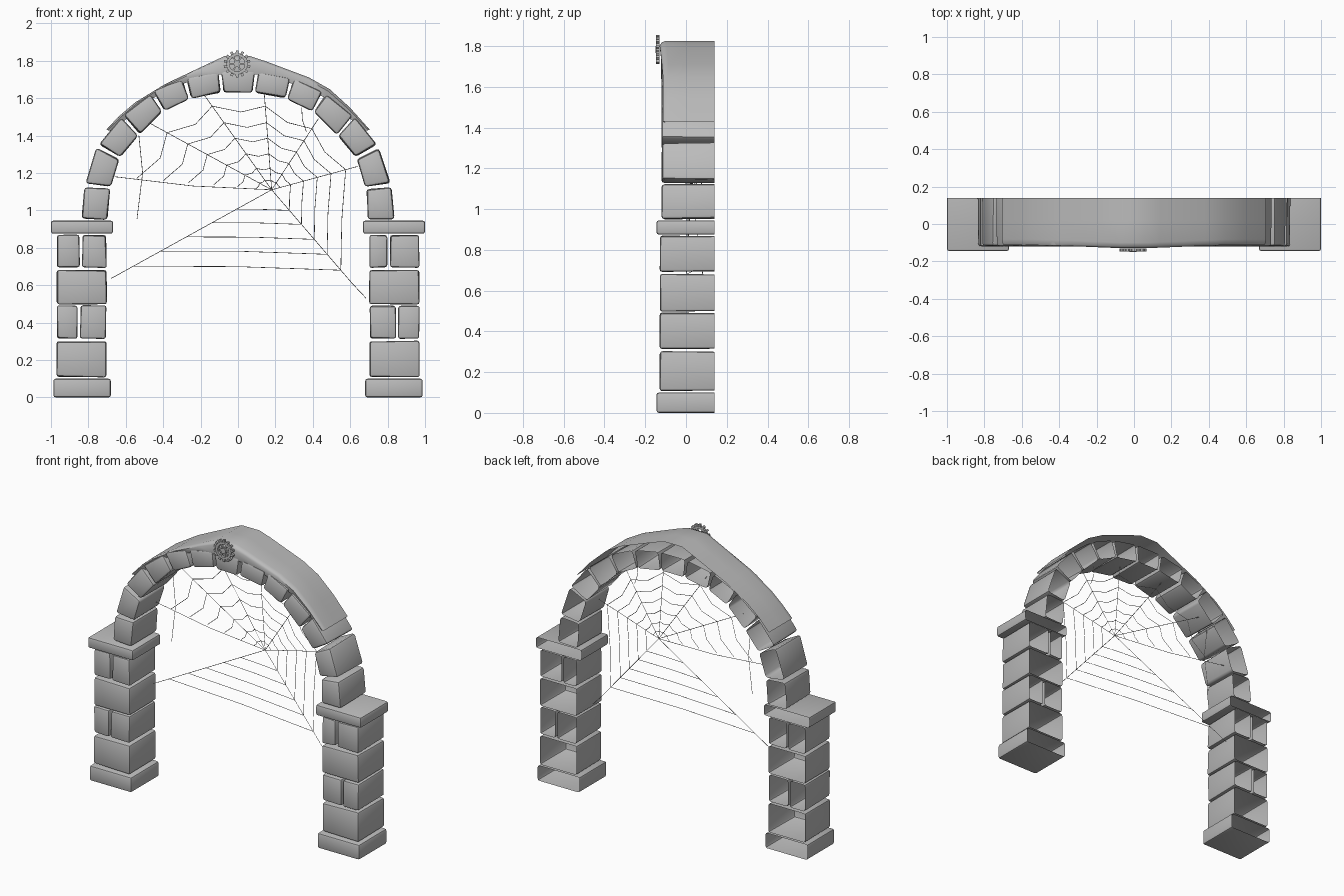
import bpy, bmesh, math, random
from mathutils import Vector

random.seed(4)
if "Cube" in bpy.data.objects:
    bpy.data.objects.remove(bpy.data.objects["Cube"])

BACK = 0.14


def material(name, rgb):
    m = bpy.data.materials.new(name)
    m.use_nodes = True
    m.diffuse_color = (*rgb, 1)
    m.node_tree.nodes["Principled BSDF"].inputs["Base Color"].default_value = (*rgb, 1)
    return m


STONE = material("grey stone", (0.5, 0.5, 0.5))


def finish(bm, name, angle=40):
    mesh = bpy.data.meshes.new(name)
    bm.to_mesh(mesh)
    bm.free()
    mesh.materials.append(STONE)
    ob = bpy.data.objects.new(name, mesh)
    bpy.context.collection.objects.link(ob)
    bpy.ops.object.select_all(action="DESELECT")
    ob.select_set(True)
    bpy.context.view_layer.objects.active = ob
    bpy.ops.object.shade_smooth_by_angle(angle=math.radians(angle))
    return ob


def stone(name, quad, front=-0.13, bevel=0.012, wobble=0.004):
    """Rounded block from an x-z outline, hollow and open at the back."""
    bm = bmesh.new()
    rough = lambda: random.uniform(-wobble, wobble)
    near = [bm.verts.new((x + rough(), front + abs(rough()), z + rough())) for x, z in quad]
    far = [bm.verts.new((x, BACK, z)) for x, z in quad]
    bm.faces.new(near)
    back = bm.faces.new(far[::-1])
    for i in range(4):
        j = (i + 1) % 4
        bm.faces.new((near[j], near[i], far[i], far[j]))
    bmesh.ops.recalc_face_normals(bm, faces=bm.faces[:])
    bmesh.ops.delete(bm, geom=[back], context="FACES_ONLY")
    edges = [e for e in bm.edges if not e.is_boundary]
    bmesh.ops.bevel(bm, geom=edges, offset=bevel, segments=2, profile=0.5,
                    affect="EDGES", clamp_overlap=True)
    return finish(bm, name)


def block(name, side, x0, x1, z0, z1, **kw):
    a, b = side * x0, side * x1
    return stone(name, [(a, z0), (b, z0), (b, z1), (a, z1)], **kw)


# Pillars
for side, label, upper_split in ((1, "left", 0.805), (-1, "right", 0.84)):
    block(label + "_base", side, 0.68, 0.987, 0, 0.1, front=-0.145, wobble=0)
    block(label + "_cap", side, 0.668, 1.0, 0.875, 0.945, front=-0.145, wobble=0)
    rows = [(0.11, 0.3, None), (0.315, 0.49, 0.851), (0.5, 0.68, None), (0.695, 0.868, upper_split)]
    for r, (z0, z1, split) in enumerate(rows):
        if split:
            block(f"{label}_inner_block_{r}", side, 0.705, split - 0.008, z0, z1)
            block(f"{label}_outer_block_{r}", side, split + 0.008, 0.968, z0, z1)
        else:
            block(f"{label}_block_{r}", side, 0.702, 0.97, z0, z1)

# Arch stones, as joints (outer x, outer z, inner x, inner z) from springing to crown
joints = [((0.838, 0.945), (0.698, 0.945)), ((0.82, 1.135), (0.685, 1.12)),
          ((0.75, 1.343), (0.632, 1.28)), ((0.622, 1.503), (0.53, 1.402)),
          ((0.462, 1.63), (0.4, 1.53)), ((0.288, 1.708), (0.258, 1.598)),
          ((0.098, 1.745), (0.085, 1.63))]
for side, label in ((1, "left"), (-1, "right")):
    for i, (low, high) in enumerate(zip(joints, joints[1:])):
        pts = [Vector(p) for p in (low[0], low[1], high[1], high[0])]
        gap = (pts[3] - pts[0]).normalized() * 0.011
        pts = [pts[0] + gap, pts[1] + gap * 0.6, pts[2] - gap * 0.6, pts[3] - gap]
        stone(f"{label}_arch_stone_{i}", [(side * p.x, p.y) for p in pts],
              front=-0.122, bevel=0.016, wobble=0.005)
(kx, kz), (jx, jz) = joints[-1]
stone("keystone", [(-kx + 0.01, kz), (-jx + 0.007, jz), (jx - 0.007, jz), (kx - 0.01, kz)],
      front=-0.125, bevel=0.014)

# Smooth hood: outer line paired with the lip tucked behind the arch stones
outer = [(-0.705, 1.43), (-0.64, 1.5), (-0.55, 1.577), (-0.39, 1.675), (-0.2, 1.765),
         (-0.07, 1.826), (0.06, 1.826), (0.14, 1.8), (0.38, 1.71), (0.49, 1.648),
         (0.6, 1.548), (0.705, 1.43)]
inner = [(-0.675, 1.425), (-0.6, 1.485), (-0.51, 1.565), (-0.37, 1.65), (-0.2, 1.71),
         (-0.07, 1.73), (0.06, 1.73), (0.14, 1.722), (0.36, 1.655), (0.46, 1.605),
         (0.57, 1.515), (0.675, 1.425)]
bm = bmesh.new()
rows = []
for o, n in zip(outer, inner):
    o, n = Vector(o), Vector(n)
    front = -0.112 - 0.02 * max(0, 1 - abs(o.x) / 0.5)
    section = [(0, BACK), (0, 0.02), (0, front + 0.03), (0.08, front + 0.01), (0.25, front), (1, front + 0.012)]
    row = []
    for t, y in section:
        p = o.lerp(n, t)
        row.append(bm.verts.new((p.x, y, p.y)))
    rows.append(row)
for a, b in zip(rows, rows[1:]):
    for k in range(len(a) - 1):
        bm.faces.new((a[k], a[k + 1], b[k + 1], b[k]))
finish(bm, "hood", 60)


# Cog ornament
def prism(bm, pts, y0, y1):
    near = [bm.verts.new((x, y0, z)) for x, z in pts]
    far = [bm.verts.new((x, y1, z)) for x, z in pts]
    bm.faces.new(near)
    bm.faces.new(far[::-1])
    for i in range(len(pts)):
        j = (i + 1) % len(pts)
        bm.faces.new((near[j], near[i], far[i], far[j]))


def polar(r, a):
    return (-0.005 + r * math.cos(a), 1.783 + r * math.sin(a))


bm = bmesh.new()
teeth = 14
for i in range(teeth):
    a, step = math.tau * i / teeth, math.tau / teeth
    prism(bm, [polar(0.042, a), polar(0.057, a), polar(0.057, a + step), polar(0.042, a + step)], -0.147, -0.13)
    prism(bm, [polar(0.057, a + step * 0.2), polar(0.072, a + step * 0.3),
               polar(0.072, a + step * 0.7), polar(0.057, a + step * 0.8)], -0.147, -0.13)
for i in range(6):
    a = math.tau * i / 6
    prism(bm, [polar(0.012, a - 0.35), polar(0.044, a - 0.1), polar(0.044, a + 0.1), polar(0.012, a + 0.35)], -0.144, -0.132)
prism(bm, [polar(0.018, math.tau * i / 12) for i in range(12)], -0.149, -0.13)
bmesh.ops.recalc_face_normals(bm, faces=bm.faces[:])
finish(bm, "cog", 30)

# Spider web
hub = Vector((0.18, 1.11))
ends = [Vector(p) for p in ((-0.66, 1.18), (-0.47, 1.465), (-0.19, 1.63), (0.14, 1.63), (0.43, 1.49),
                            (0.64, 1.235), (0.61, 0.61), (-0.68, 0.635))]
threads = [[hub, hub.lerp(e, 0.5), e] for e in ends]
threads[0][1] = threads[0][1] - Vector((0, 0.015))
threads[6].append(Vector((0.685, 0.53)))
for t in (0.1, 0.22, 0.37, 0.53, 0.69, 0.86):
    for i, (a, b) in enumerate(zip(ends, ends[1:])):
        if t == 0.1 and i > 4:
            continue
        p, q = hub.lerp(a, t), hub.lerp(b, t)
        sag = 0.02 if i > 4 else 0.07
        threads.append([p, p.lerp(q, 0.5).lerp(hub, sag), q])
# Loose hanging threads
threads.append([Vector(p) for p in ((-0.53, 1.4), (-0.51, 1.2), (-0.54, 0.955))])
threads.append([Vector(p) for p in ((0.34, 1.55), (0.345, 1.48), (0.365, 1.42))])

curve = bpy.data.curves.new("spider_web", "CURVE")
curve.dimensions = "3D"
curve.bevel_depth = 0.0017
curve.bevel_resolution = 0
curve.materials.append(STONE)
for path in threads:
    s = curve.splines.new("POLY")
    s.points.add(len(path) - 1)
    for point, p in zip(s.points, path):
        point.co = (p.x, 0.04 - 0.07 * p.x, p.y, 1)
bpy.context.collection.objects.link(bpy.data.objects.new("spider_web", curve))
